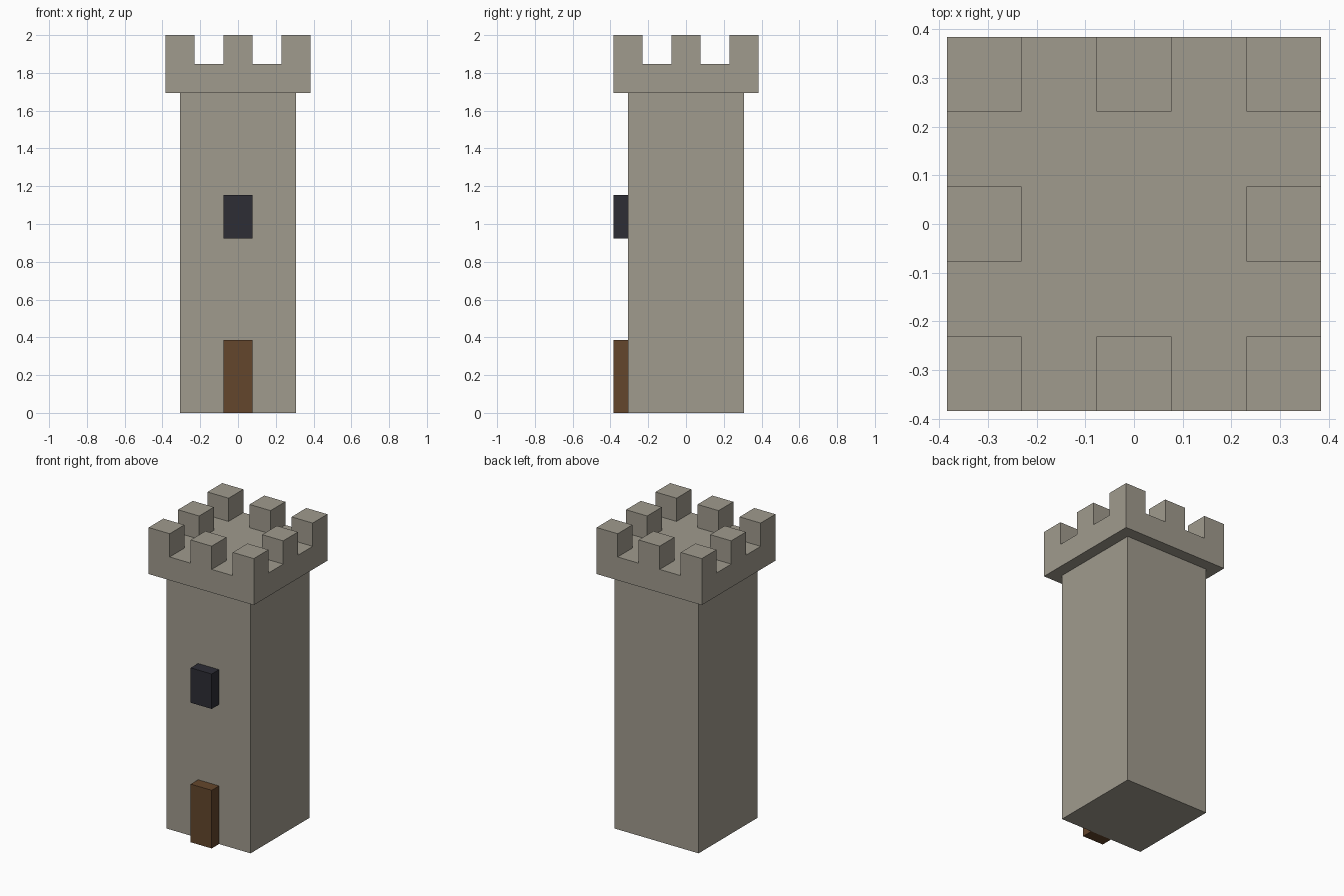
import bpy, bmesh
from mathutils import Vector

if "Cube" in bpy.data.objects:
    bpy.data.objects.remove(bpy.data.objects["Cube"])

U = 2 / 26  # the tower is 26 blocks tall


def material(name, rgb):
    m = bpy.data.materials.new(name)
    m.diffuse_color = (*rgb, 1)
    m.use_nodes = True
    m.node_tree.nodes["Principled BSDF"].inputs["Base Color"].default_value = m.diffuse_color
    return m


stone = material("stone", (0.352, 0.328, 0.270))
wood = material("brown_wood", (0.127, 0.061, 0.025))
dark = material("dark_glass", (0.026, 0.026, 0.036))


def finish(name, bm, mat):
    bmesh.ops.recalc_face_normals(bm, faces=bm.faces)
    me = bpy.data.meshes.new(name)
    bm.to_mesh(me)
    bm.free()
    me.materials.append(mat)
    ob = bpy.data.objects.new(name, me)
    bpy.context.collection.objects.link(ob)
    return ob


def box(name, lo, hi, mat):
    """Box between two corners, given in blocks."""
    lo, hi = Vector(lo) * U, Vector(hi) * U
    bm = bmesh.new()
    bmesh.ops.create_cube(bm, size=1)
    for v in bm.verts:
        v.co = (lo + hi) / 2 + v.co * (hi - lo)
    return finish(name, bm, mat)


# Shaft, door and window
box("tower_shaft", (-4, -4, 0), (4, 4, 22), stone)
box("door", (-1, -5, 0), (1, -4, 5), wood)
box("window", (-1, -5, 12), (1, -4, 15), dark)

# Battlement: a 5 x 5 deck with every other border cell raised as a merlon
bm = bmesh.new()
bmesh.ops.create_grid(bm, x_segments=5, y_segments=5, size=5 * U)
bmesh.ops.translate(bm, verts=bm.verts, vec=(0, 0, 24 * U))
rim = [e for e in bm.edges if e.is_boundary]
merlons = []
for f in bm.faces:
    c = f.calc_center_median() / (2 * U)
    i, j = round(c.x), round(c.y)
    if max(abs(i), abs(j)) == 2 and i % 2 == 0 and j % 2 == 0:
        merlons.append(f)

# Deck sides and underside
ext = bmesh.ops.extrude_edge_only(bm, edges=rim)["geom"]
low = [g for g in ext if isinstance(g, bmesh.types.BMVert)]
bmesh.ops.translate(bm, verts=low, vec=(0, 0, -2 * U))
bmesh.ops.holes_fill(bm, edges=[e for e in bm.edges if e.is_boundary], sides=0)

# Raised merlons
tops = bmesh.ops.extrude_discrete_faces(bm, faces=merlons)["faces"]
bmesh.ops.translate(bm, verts=list({v for f in tops for v in f.verts}),
                    vec=(0, 0, 2 * U))
finish("battlement", bm, stone)
